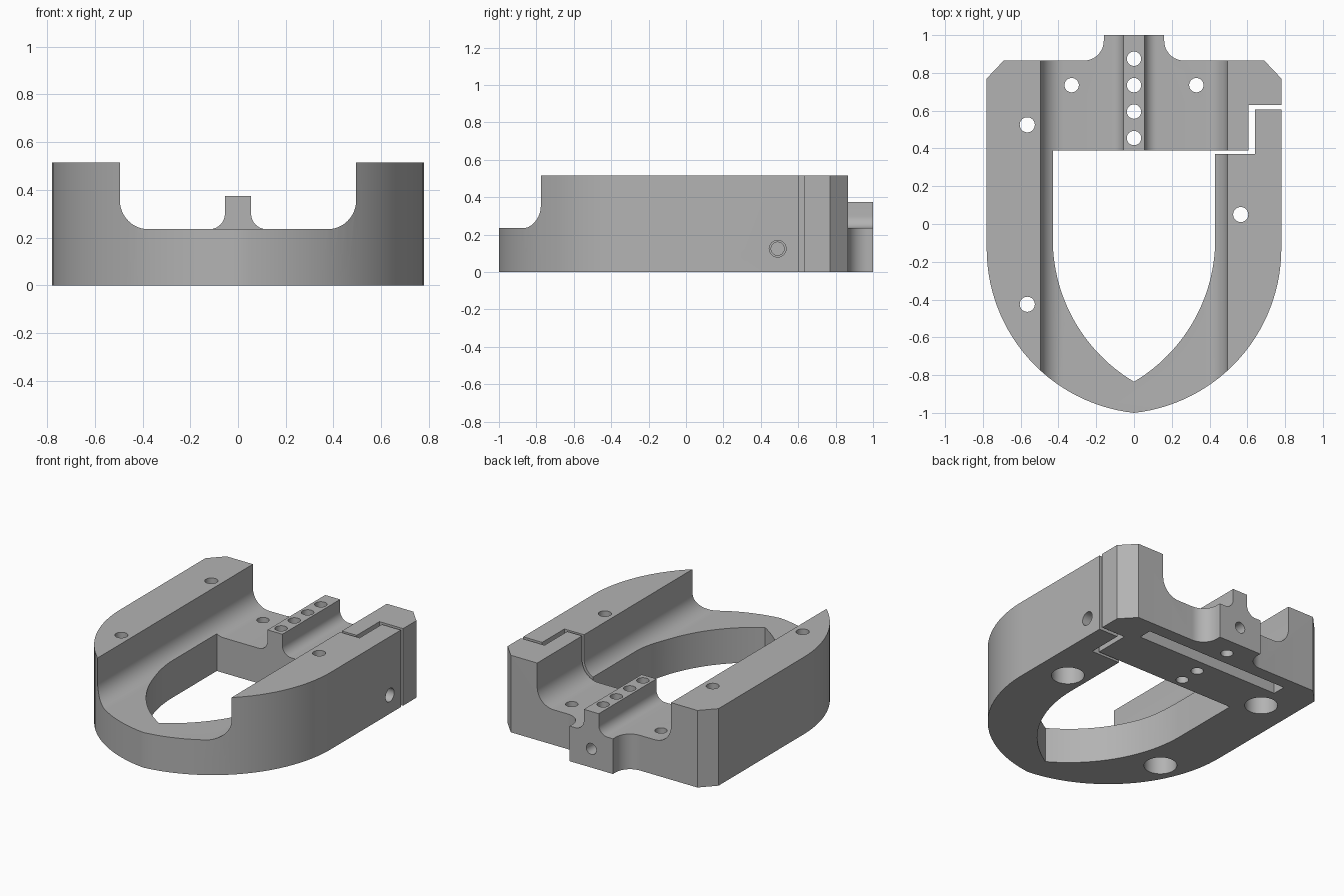
import bpy, bmesh
from math import sin, cos, pi, atan2, radians
from mathutils import Matrix, Vector

if "Cube" in bpy.data.objects:
    bpy.data.objects.remove(bpy.data.objects["Cube"], do_unlink=True)

grey = bpy.data.materials.new("satin grey")
grey.use_nodes = True
colour = (0.45, 0.45, 0.45, 1)
grey.diffuse_color = colour
grey.node_tree.nodes["Principled BSDF"].inputs["Base Color"].default_value = colour


def arc(cx, cy, r, start, end, n=12):
    """Points on a circular arc, angles in degrees."""
    angles = [radians(start + (end - start) * i / n) for i in range(n + 1)]
    return [(cx + r * cos(a), cy + r * sin(a)) for a in angles]


def mirrored(half):
    """Close a right-hand half outline with its reflection in x."""
    return half + [(-x, y) for x, y in reversed(half) if x > 1e-4]


def new_object(name, bm):
    bmesh.ops.recalc_face_normals(bm, faces=bm.faces)
    mesh = bpy.data.meshes.new(name)
    bm.to_mesh(mesh)
    bm.free()
    ob = bpy.data.objects.new(name, mesh)
    bpy.context.collection.objects.link(ob)
    return ob


def prism(name, points, low, high, axis="z"):
    """Extrude an outline: (x, y) along z, or (x, z) along y."""
    bm = bmesh.new()
    place = (lambda a, b: (a, b, low)) if axis == "z" else (lambda a, b: (a, low, b))
    face = bm.faces.new([bm.verts.new(place(a, b)) for a, b in points])
    moved = bmesh.ops.extrude_face_region(bm, geom=[face])["geom"]
    step = Vector((0, 0, high - low)) if axis == "z" else Vector((0, high - low, 0))
    bmesh.ops.translate(bm, vec=step, verts=[v for v in moved if isinstance(v, bmesh.types.BMVert)])
    return new_object(name, bm)


def rod(name, start, end, radius):
    """Cylinder between two points."""
    a, b = Vector(start), Vector(end)
    turn = (b - a).to_track_quat("Z", "Y").to_matrix().to_4x4()
    bm = bmesh.new()
    bmesh.ops.create_cone(bm, cap_ends=True, segments=32, radius1=radius, radius2=radius,
                          depth=(b - a).length, matrix=Matrix.Translation((a + b) / 2) @ turn)
    return new_object(name, bm)


def combine(target, tool, operation="DIFFERENCE"):
    tool.hide_render = True
    mod = target.modifiers.new(tool.name, "BOOLEAN")
    mod.object, mod.operation, mod.solver = tool, operation, "EXACT"
    bpy.context.view_layer.objects.active = target
    bpy.ops.object.modifier_apply(modifier=mod.name)
    bpy.data.objects.remove(tool, do_unlink=True)


def nose(width, shoulder, tip, n=28):
    """Pointed-arch half, from the centre tip out to the straight side."""
    depth = shoulder - tip
    r = (width ** 2 + depth ** 2) / (2 * width)
    start = -atan2(depth, r - width) * 180 / pi
    points = arc(width - r, shoulder, r, start, 0, n)
    points[0] = (0, tip)
    return points


# Body: pointed arch front, chamfered back corners, filleted rear tab
outline = nose(0.78, -0.13, -1.0)
outline += [(0.78, 0.77), (0.69, 0.865)]
outline += arc(0.265, 0.97, 0.105, 270, 180) + [(0.16, 1.0)]
body = prism("clamp_body", mirrored(outline), 0, 0.515)
body.data.materials.append(grey)

# Wide rounded channel along the body
channel = [(0.495, 0.7)] + arc(0.375, 0.355, 0.12, 0, -90)
combine(body, prism("channel", mirrored(channel), -1.2, 1.2, "y"))

# Central rail with flared base
rail = [(0.12, 0.2)] + arc(0.12, 0.3, 0.065, 270, 180, 10) + [(0.055, 0.375)]
combine(body, prism("rail", mirrored(rail), 0.2, 1.0, "y"), "UNION")

# Pointed central opening
opening = nose(0.43, -0.08, -0.835) + [(0.43, 0.39)]
combine(body, prism("opening", mirrored(opening), -0.2, 0.8))

# Stepped slit on the left side
slit = [(0.4, 0.37), (0.64, 0.37), (0.64, 0.605), (0.9, 0.605),
        (0.9, 0.63), (0.605, 0.63), (0.605, 0.39), (0.4, 0.39)]
combine(body, prism("slit", slit, -0.2, 0.8))

# Slot in the underside
slot = [(-0.53, 0.69), (0.53, 0.69), (0.53, 0.78), (-0.53, 0.78)]
combine(body, prism("slot", slot, -0.1, 0.1))

# Cross hole, narrowing beyond the slit, and lengthwise tab hole
combine(body, rod("cross_hole", (0.9, 0.49, 0.125), (0.62, 0.49, 0.125), 0.045))
combine(body, rod("cross_thread", (0.63, 0.49, 0.125), (0.25, 0.49, 0.125), 0.035))
combine(body, rod("tab_hole", (0, 1.1, 0.125), (0, 0.8, 0.125), 0.037))

# Mounting holes with wide counterbores from below
for x, y in [(-0.565, 0.525), (-0.565, -0.425), (0.565, 0.05)]:
    combine(body, rod("mount_hole", (x, y, -0.1), (x, y, 0.7), 0.04))
    combine(body, rod("counterbore", (x, y, -0.1), (x, y, 0.22), 0.1))

# Row of rail holes and a pair of floor holes
small_holes = [(0, 0.455 + 0.14 * i) for i in range(4)] + [(-0.33, 0.735), (0.33, 0.735)]
for x, y in small_holes:
    combine(body, rod("small_hole", (x, y, -0.1), (x, y, 0.7), 0.038))

# Smooth curves, crisp edges
bpy.ops.object.select_all(action="DESELECT")
body.select_set(True)
bpy.context.view_layer.objects.active = body
bpy.ops.object.shade_smooth_by_angle(angle=radians(25))
